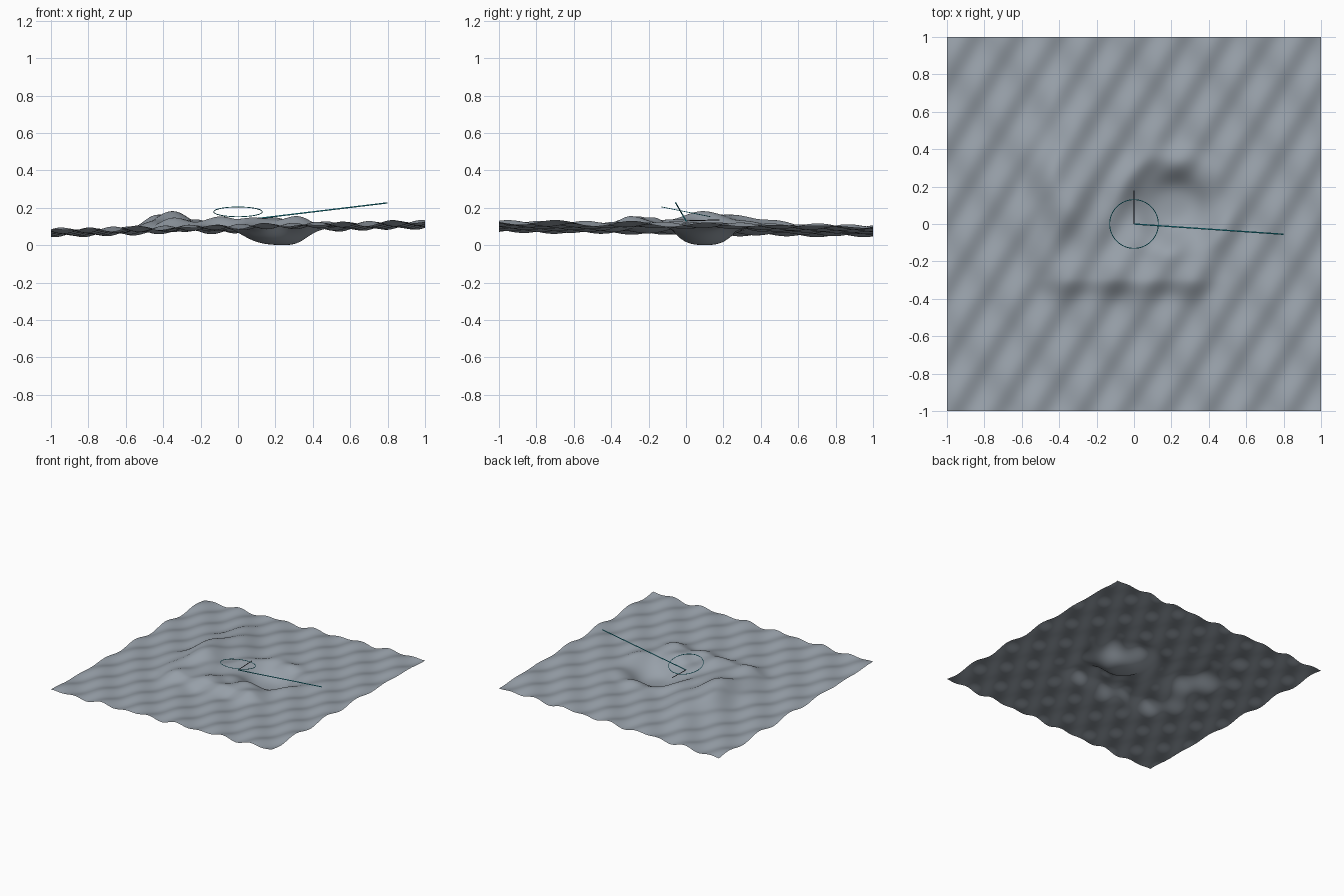
import bpy, bmesh, math
from mathutils import Vector, Matrix

cube = bpy.data.objects.get("Cube")
if cube:
    bpy.data.objects.remove(cube)


def material(name, rgb):
    mat = bpy.data.materials.new(name)
    mat.use_nodes = True
    mat.diffuse_color = (*rgb, 1)
    mat.node_tree.nodes["Principled BSDF"].inputs["Base Color"].default_value = (*rgb, 1)
    return mat


grey = material("stone grey", (0.31, 0.35, 0.395))
cyan = material("cyan", (0.02, 0.55, 0.68))
dark = material("near black", (0.02, 0.02, 0.025))


def add_object(name, bm, mat):
    mesh = bpy.data.meshes.new(name)
    bm.to_mesh(mesh)
    bm.free()
    mesh.materials.append(mat)
    mesh.polygons.foreach_set("use_smooth", [True] * len(mesh.polygons))
    obj = bpy.data.objects.new(name, mesh)
    bpy.context.collection.objects.link(obj)
    return obj


def bell(t, low, high):
    """Bell curve with a different width on each side."""
    return math.exp(-(t / (low if t < 0 else high)) ** 2)


def height(x, y):
    # gently tilted ground with two crossing sets of ripples
    z = 0.099 + 0.022 * x - 0.012 * y
    z += 0.0085 * math.sin(28 * x - 17 * y) + 0.0075 * math.sin(18 * x + 14 * y)
    # hill on the -x side
    z += 0.09 * bell(x + 0.39, 0.14, 0.22) * bell(y - 0.1, 0.24, 0.48)
    # long bank in front, steep on its front side
    bank = 1 / (1 + math.exp((abs(x + 0.02) - 0.42) * 18))
    z += 0.05 * bank * bell(y + 0.29, 0.085, 0.16)
    # rounded crater with a low rim
    r = math.hypot((x - 0.2) / 1.2, y - 0.1)
    z += 0.012 * math.exp(-((r - 0.26) / 0.06) ** 2)
    pit = math.exp(-(r / 0.178) ** 4)
    return z * (1 - pit) + pit * (0.012 - 0.06 * (x - 0.2) + 0.9 * r * r)


# ground sheet
bm = bmesh.new()
bmesh.ops.create_grid(bm, x_segments=160, y_segments=160, size=1)
for v in bm.verts:
    v.co.z = height(v.co.x, v.co.y)
lowest = min(v.co.z for v in bm.verts)
bmesh.ops.translate(bm, verts=bm.verts, vec=(0, 0, -lowest))
add_object("ground", bm, grey)


def rod(name, a, b, radius, mat):
    a, b = Vector(a), Vector(b)
    turn = (b - a).to_track_quat("Z", "Y").to_matrix().to_4x4()
    bm = bmesh.new()
    bmesh.ops.create_cone(bm, cap_ends=True, segments=8, radius1=radius, radius2=radius,
                          depth=(b - a).length,
                          matrix=Matrix.Translation((a + b) / 2) @ turn)
    add_object(name, bm, mat)


# thin pointers from the middle
rod("long_pointer", (0, 0, 0.13), (0.8, -0.055, 0.226), 0.0035, cyan)
rod("short_pointer", (0, 0, 0.13), (0, 0.18, 0.135), 0.0025, dark)

# thin tilted ring round the middle
bm = bmesh.new()
count, sides, thick = 64, 6, 0.0022
rows = []
for i in range(count):
    a = math.tau * i / count
    row = []
    for j in range(sides):
        b = math.tau * j / sides
        r = 0.13 + thick * math.cos(b)
        x, y = r * math.cos(a), r * math.sin(a)
        row.append(bm.verts.new((x, y, 0.178 - 0.2 * y + thick * math.sin(b))))
    rows.append(row)
for i in range(count):
    p, q = rows[i], rows[(i + 1) % count]
    for j in range(sides):
        k = (j + 1) % sides
        bm.faces.new((p[j], q[j], q[k], p[k]))
add_object("ring", bm, cyan)
